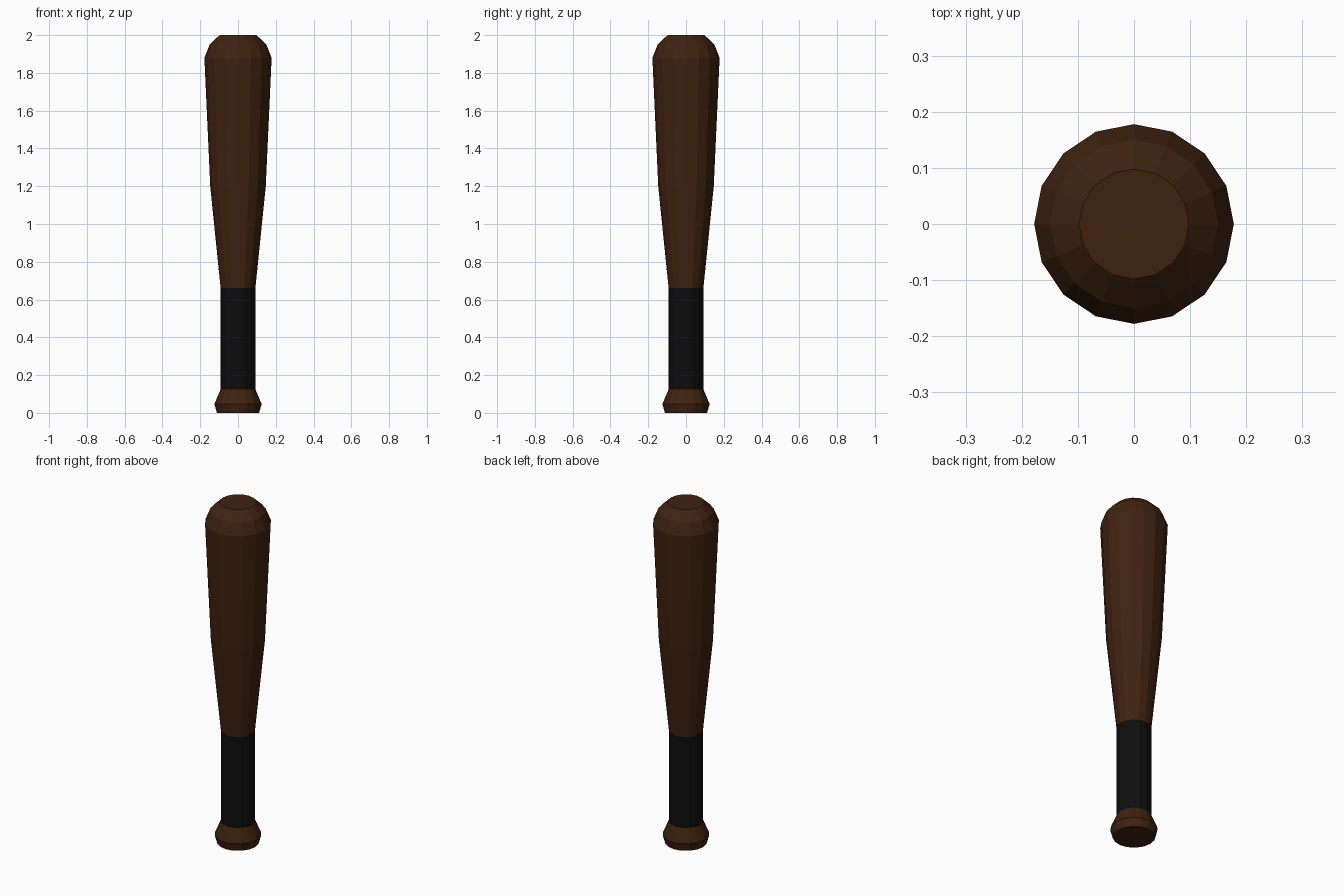
import bpy
import bmesh
from math import cos, sin, tau

if "Cube" in bpy.data.objects:
    bpy.data.objects.remove(bpy.data.objects["Cube"])

SIDES = 16


def material(name, rgb):
    m = bpy.data.materials.new(name)
    m.diffuse_color = (*rgb, 1)
    m.use_nodes = True
    m.node_tree.nodes["Principled BSDF"].inputs["Base Color"].default_value = m.diffuse_color
    return m


def lathe(name, profile, mat, cap_bottom=False, cap_top=False):
    """Spin a (radius, height) profile, listed bottom to top, around z."""
    bm = bmesh.new()
    rings = [[bm.verts.new((r * cos(tau * i / SIDES), r * sin(tau * i / SIDES), z))
              for i in range(SIDES)] for r, z in profile]
    for low, high in zip(rings, rings[1:]):
        for i in range(SIDES):
            j = (i + 1) % SIDES
            bm.faces.new((low[i], low[j], high[j], high[i]))
    if cap_bottom:
        bm.faces.new(rings[0][::-1])
    if cap_top:
        bm.faces.new(rings[-1])
    mesh = bpy.data.meshes.new(name)
    bm.to_mesh(mesh)
    bm.free()
    mesh.materials.append(mat)
    obj = bpy.data.objects.new(name, mesh)
    bpy.context.collection.objects.link(obj)
    return obj


wood = material("dark_wood", (0.05, 0.016, 0.005))
tape = material("black_tape", (0.004, 0.004, 0.004))

# Flared knob at the bottom
lathe("knob", [(0.112, 0), (0.125, 0.047), (0.092, 0.125)], wood, cap_bottom=True)

# Taped grip
lathe("grip", [(0.092, 0.125), (0.092, 0.66)], tape)

# Tapered barrel with a rounded, flat-topped end
lathe("barrel", [(0.092, 0.66), (0.147, 1.2), (0.178, 1.88),
                 (0.15, 1.95), (0.098, 2.0)], wood, cap_top=True)
